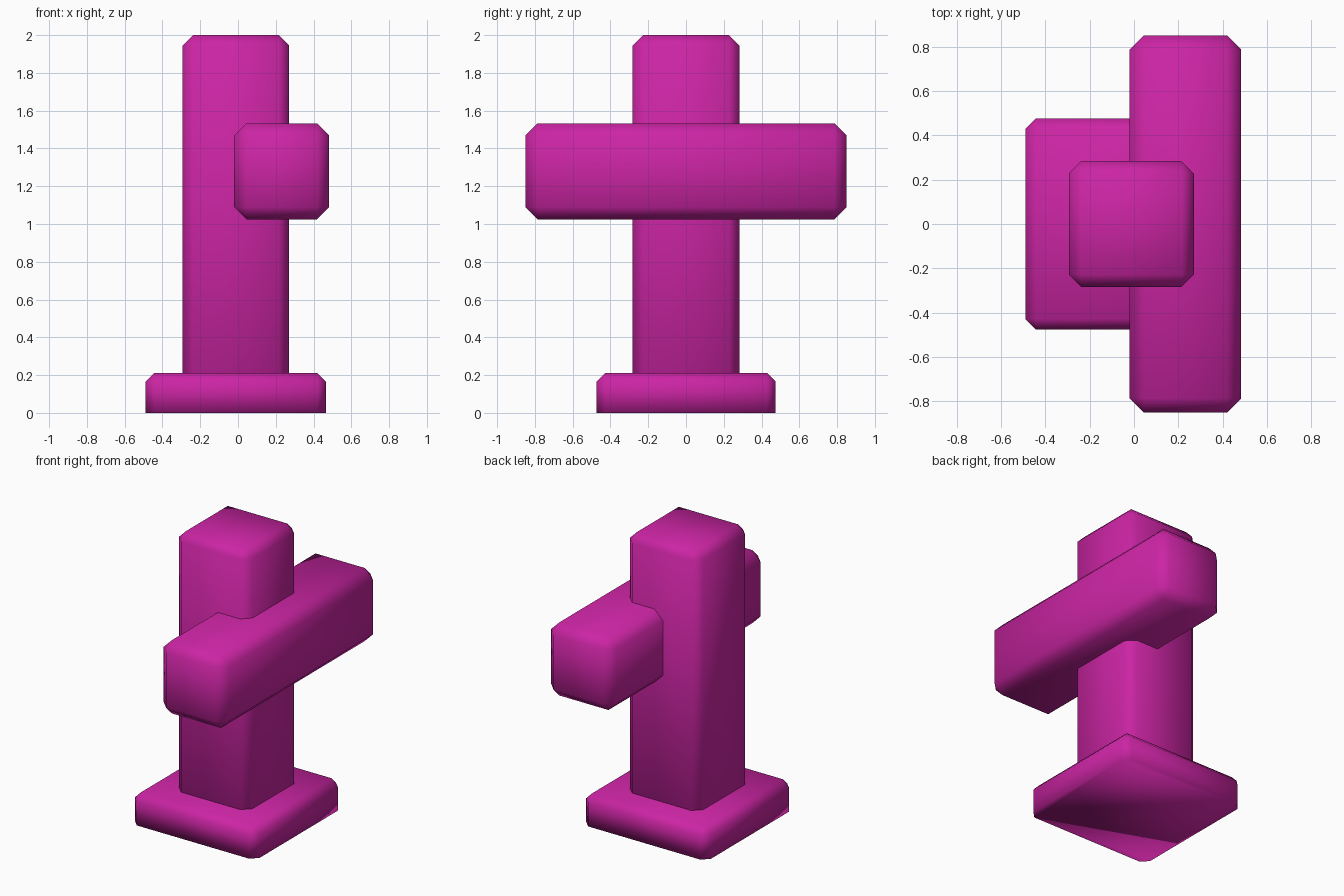
import bpy
import bmesh
from mathutils import Vector

cube = bpy.data.objects.get("Cube")
if cube:
    bpy.data.objects.remove(cube, do_unlink=True)

# Single magenta colour
magenta = bpy.data.materials.new("magenta")
magenta.use_nodes = True
colour = (0.60, 0.018, 0.37, 1)
magenta.diffuse_color = colour
magenta.node_tree.nodes["Principled BSDF"].inputs["Base Color"].default_value = colour


def soft_block(name, low, high, bevel, sharp_bottom=False):
    """Box between two corners with chamfered edges and smooth shading."""
    low, high = Vector(low), Vector(high)
    bm = bmesh.new()
    bmesh.ops.create_cube(bm, size=1)
    for v in bm.verts:
        v.co = (low + high) / 2 + v.co * (high - low)
    edges = [e for e in bm.edges
             if not (sharp_bottom and all(v.co.z < low.z + 0.001 for v in e.verts))]
    bmesh.ops.bevel(bm, geom=edges, offset=bevel, segments=1,
                    profile=0.5, affect='EDGES', clamp_overlap=True)
    for f in bm.faces:
        f.smooth = True
    bmesh.ops.recalc_face_normals(bm, faces=bm.faces)
    mesh = bpy.data.meshes.new(name)
    bm.to_mesh(mesh)
    bm.free()
    mesh.materials.append(magenta)
    obj = bpy.data.objects.new(name, mesh)
    bpy.context.collection.objects.link(obj)
    return obj


# Square plinth, upright post, and the crossbar set into the post's left side
soft_block("base", (-0.49, -0.475, 0), (0.465, 0.475, 0.212), 0.047, True)
soft_block("post", (-0.293, -0.283, 0.05), (0.27, 0.283, 2.0), 0.055)
soft_block("crossbar", (-0.02, -0.85, 1.025), (0.483, 0.85, 1.533), 0.064)
